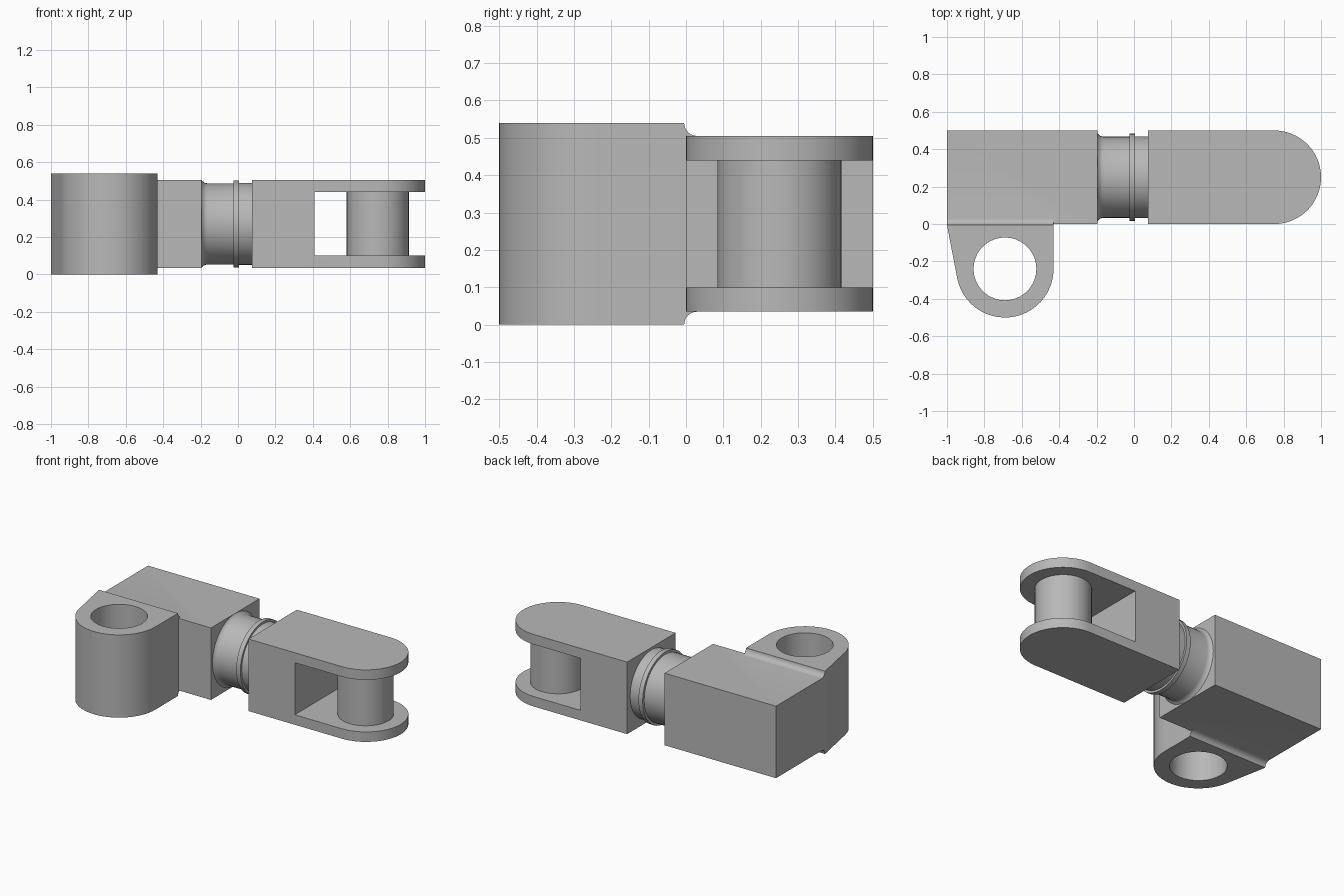
import bpy, bmesh
from math import sin, cos, radians, pi
from mathutils import Matrix, Vector

cube = bpy.data.objects.get("Cube")
if cube:
    bpy.data.objects.remove(cube, do_unlink=True)

steel = bpy.data.materials.new("steel_grey")
steel.use_nodes = True
GREY = (0.48, 0.48, 0.48, 1)
steel.diffuse_color = GREY
steel.node_tree.nodes["Principled BSDF"].inputs["Base Color"].default_value = GREY


def arc(cx, cy, r, start, end, steps):
    angles = [radians(start + (end - start) * i / steps) for i in range(steps + 1)]
    return [(cx + r * cos(a), cy + r * sin(a)) for a in angles]


def finish(name, bm):
    bmesh.ops.recalc_face_normals(bm, faces=bm.faces)
    mesh = bpy.data.meshes.new(name)
    bm.to_mesh(mesh)
    bm.free()
    mesh.materials.append(steel)
    obj = bpy.data.objects.new(name, mesh)
    bpy.context.collection.objects.link(obj)
    return obj


def prism(name, outline, place, low, high):
    """Extrude a 2D outline; place(a, b, depth) maps it into space."""
    bm = bmesh.new()
    face = bm.faces.new([bm.verts.new(place(a, b, low)) for a, b in outline])
    moved = bmesh.ops.extrude_face_region(bm, geom=[face])["geom"]
    shift = Vector(place(0, 0, high)) - Vector(place(0, 0, low))
    bmesh.ops.translate(bm, vec=shift, verts=[v for v in moved if isinstance(v, bmesh.types.BMVert)])
    return finish(name, bm)


def plan(x, y, depth):
    return (x, y, depth)


def front(x, z, depth):
    return (x, depth, z)


def side(y, z, depth):
    return (depth, y, z)


def combine(obj, other, operation):
    mod = obj.modifiers.new(operation.lower(), 'BOOLEAN')
    mod.object, mod.operation, mod.solver = other, operation, 'EXACT'
    bpy.context.view_layer.update()
    graph = bpy.context.evaluated_depsgraph_get()
    mesh = bpy.data.meshes.new_from_object(obj.evaluated_get(graph))
    obj.modifiers.clear()
    obj.data = mesh
    bpy.data.objects.remove(other, do_unlink=True)


def smooth(obj):
    bpy.ops.object.select_all(action='DESELECT')
    obj.select_set(True)
    bpy.context.view_layer.objects.active = obj
    bpy.ops.object.shade_smooth_by_angle(angle=radians(30))


LOW, HIGH, TALL = 0.035, 0.505, 0.54
MID_Y, MID_Z = 0.25, 0.27

# Bored lug: plan outline trimmed by a side outline with concave fillets
lug_plan = [(-0.43, 0.1), (-1, 0.1), (-1, -0.005)] + arc(-0.69, -0.24, 0.26, 190.9, 360, 24)
lug_side = ([(-0.6, 0)] + arc(0.03, 0, 0.035, 180, 90, 6) + [(0.08, 0.06), (0.08, 0.48)]
            + arc(0.03, TALL, 0.035, 270, 180, 6) + [(-0.6, TALL)])
lug = prism("lug", lug_plan, plan, -0.1, 0.7)
combine(lug, prism("lug_trim", lug_side, side, -1.2, 0), 'INTERSECT')

# Square block joined to the lug, then bored
body = prism("lug_block", [(-1, 0), (-0.195, 0), (-0.195, 0.5), (-1, 0.5)], plan, LOW, HIGH)
combine(body, lug, 'UNION')
bore = prism("bore", arc(-0.69, -0.24, 0.168, 0, 350, 35), plan, -0.1, 0.7)
combine(body, bore, 'DIFFERENCE')
smooth(body)

# Fork: rounded plan trimmed by a C-shaped front outline
fork_plan = [(0.075, 0.5), (0.075, 0)] + arc(0.75, MID_Y, 0.25, -90, 90, 32)
fork_front = [(0, LOW), (1.1, LOW), (1.1, 0.1), (0.41, 0.1),
              (0.41, 0.44), (1.1, 0.44), (1.1, HIGH), (0, HIGH)]
fork = prism("fork", fork_plan, plan, -0.1, 0.7)
combine(fork, prism("fork_trim", fork_front, front, -0.2, 0.7), 'INTERSECT')
smooth(fork)

# Pin between the fork cheeks
pin = prism("fork_pin", arc(0.747, MID_Y, 0.166, 0, 350, 35), plan, 0.1, 0.44)
smooth(pin)

# Turned neck: flare, shaft and collar
neck_profile = [(-0.195, 0.235), (-0.188, 0.227), (-0.178, 0.22), (-0.165, 0.217),
                (-0.025, 0.217), (-0.025, 0.233), (0.005, 0.233), (0.005, 0.219), (0.075, 0.219)]
bm = bmesh.new()
verts = [bm.verts.new((x, r, 0)) for x, r in neck_profile]
edges = [bm.edges.new(pair) for pair in zip(verts, verts[1:])]
bmesh.ops.spin(bm, geom=verts + edges, cent=(0, 0, 0), axis=(1, 0, 0),
               angle=2 * pi, steps=48, use_merge=True)
bmesh.ops.remove_doubles(bm, verts=bm.verts, dist=0.0001)
bmesh.ops.transform(bm, matrix=Matrix.Translation((0, MID_Y, MID_Z)), verts=bm.verts)
neck = finish("neck", bm)
smooth(neck)
